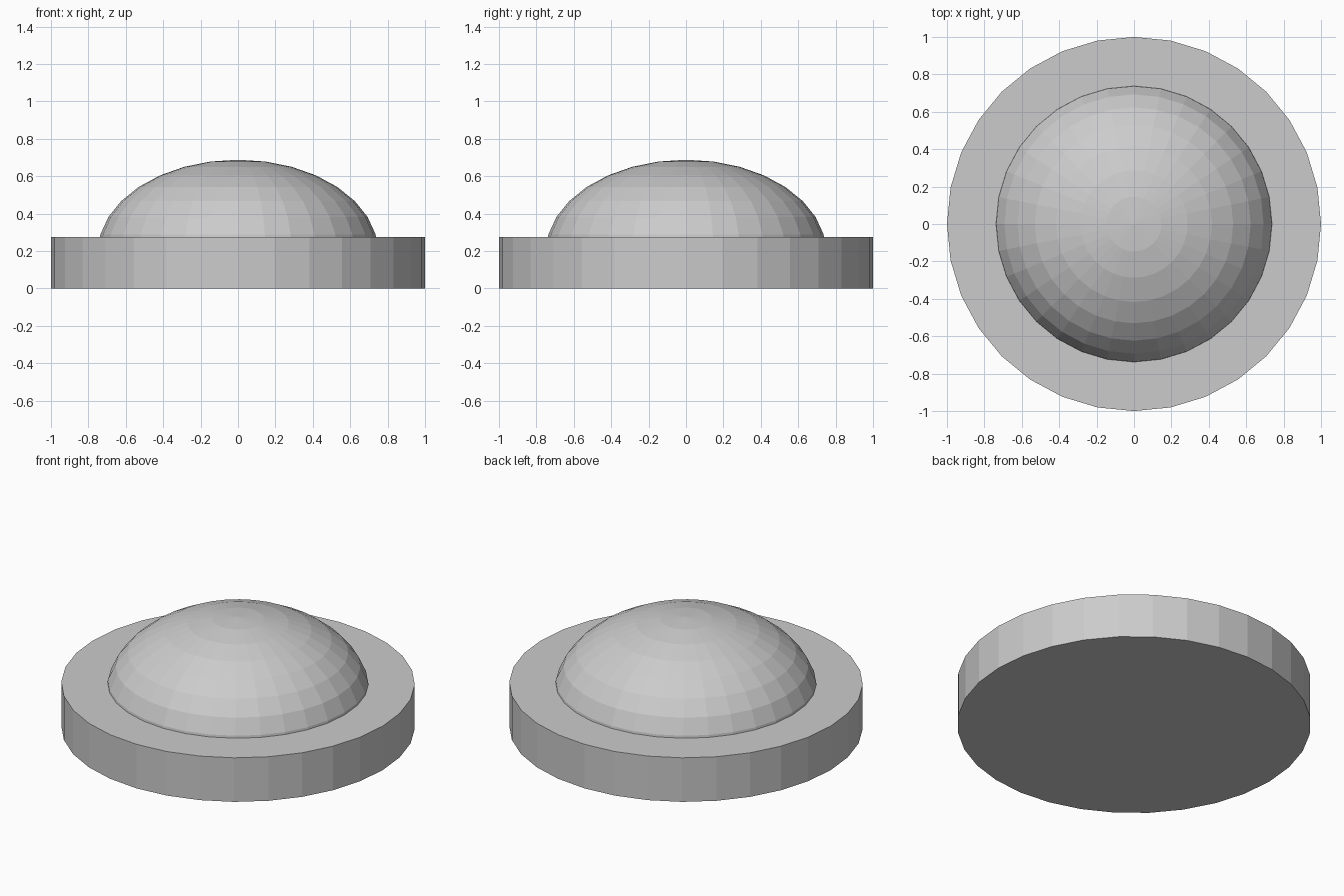
import bpy
import bmesh
from mathutils import Matrix

cube = bpy.data.objects.get("Cube")
if cube:
    bpy.data.objects.remove(cube, do_unlink=True)

SIDES = 32
BASE_HEIGHT = 0.275
DOME_RADIUS, DOME_RISE, DOME_CENTRE = 0.75, 0.495, 0.193

grey = bpy.data.materials.new("light_grey")
grey.use_nodes = True
colour = (0.6, 0.6, 0.6, 1)
grey.diffuse_color = colour
grey.node_tree.nodes["Principled BSDF"].inputs["Base Color"].default_value = colour


def add_part(name, bm):
    """Turn a bmesh into a flat-shaded grey object."""
    mesh = bpy.data.meshes.new(name)
    bm.to_mesh(mesh)
    bm.free()
    mesh.materials.append(grey)
    part = bpy.data.objects.new(name, mesh)
    bpy.context.scene.collection.objects.link(part)
    return part


# Round base slab
bm = bmesh.new()
bmesh.ops.create_cone(bm, cap_ends=True, segments=SIDES, radius1=1, radius2=1,
                      depth=BASE_HEIGHT,
                      matrix=Matrix.Translation((0, 0, BASE_HEIGHT / 2)))
add_part("base", bm)

# Flattened dome, cut off just inside the slab
bm = bmesh.new()
bmesh.ops.create_uvsphere(bm, u_segments=SIDES, v_segments=SIDES // 2, radius=1)
bmesh.ops.scale(bm, vec=(DOME_RADIUS, DOME_RADIUS, DOME_RISE), verts=bm.verts)
bmesh.ops.translate(bm, vec=(0, 0, DOME_CENTRE), verts=bm.verts)
bmesh.ops.bisect_plane(bm, geom=bm.verts[:] + bm.edges[:] + bm.faces[:],
                       plane_co=(0, 0, BASE_HEIGHT - 0.02),
                       plane_no=(0, 0, 1), clear_inner=True)
rim = [e for e in bm.edges if e.is_boundary]
bmesh.ops.holes_fill(bm, edges=rim, sides=0)
bmesh.ops.recalc_face_normals(bm, faces=bm.faces)
add_part("dome", bm)
